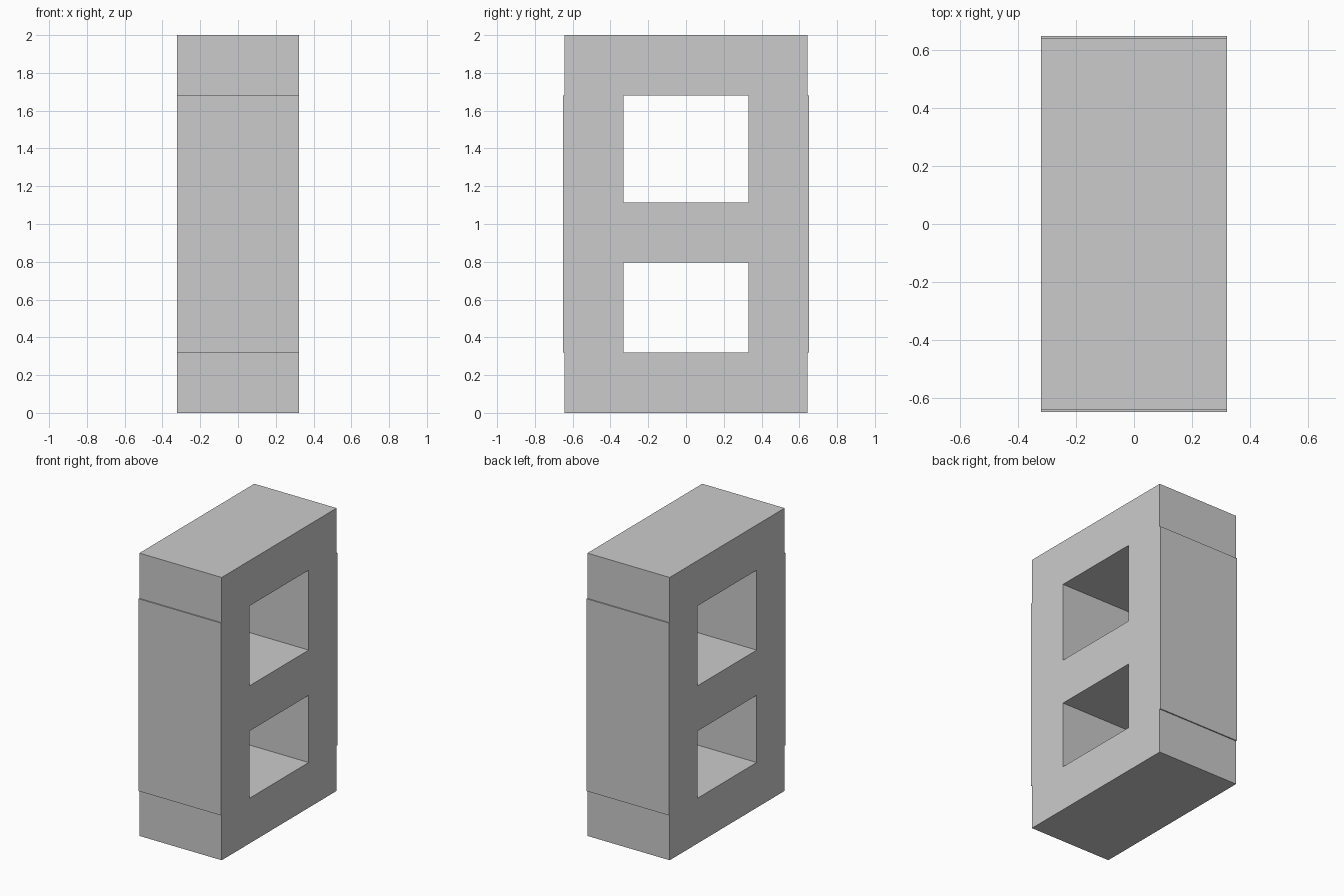
import bpy

if "Cube" in bpy.data.objects:
    bpy.data.objects.remove(bpy.data.objects["Cube"])

HALF_X = 0.322   # shared half depth of every bar
CAP_Y = 0.642    # half width of the top and bottom bars
POST_OUT = 0.65  # outer face of the side posts
POST_IN = 0.33   # inner face of the side posts


def bar(name, y0, y1, z0, z1):
    """Add a rectangular bar spanning the given y and z ranges."""
    bpy.ops.mesh.primitive_cube_add(size=1, location=(0, (y0 + y1) / 2, (z0 + z1) / 2))
    obj = bpy.context.object
    obj.name = name
    obj.scale = (2 * HALF_X, y1 - y0, z1 - z0)
    bpy.ops.object.transform_apply(location=False, rotation=False, scale=True)
    return obj


# Horizontal bars
bar("bottom_bar", -CAP_Y, CAP_Y, 0.0, 0.32)
bar("middle_bar", -POST_IN, POST_IN, 0.795, 1.115)
bar("top_bar", -CAP_Y, CAP_Y, 1.68, 2.0)

# Side posts, slightly proud of the top and bottom bars
bar("front_post", -POST_OUT, -POST_IN, 0.32, 1.68)
bar("back_post", POST_IN, POST_OUT, 0.32, 1.68)
